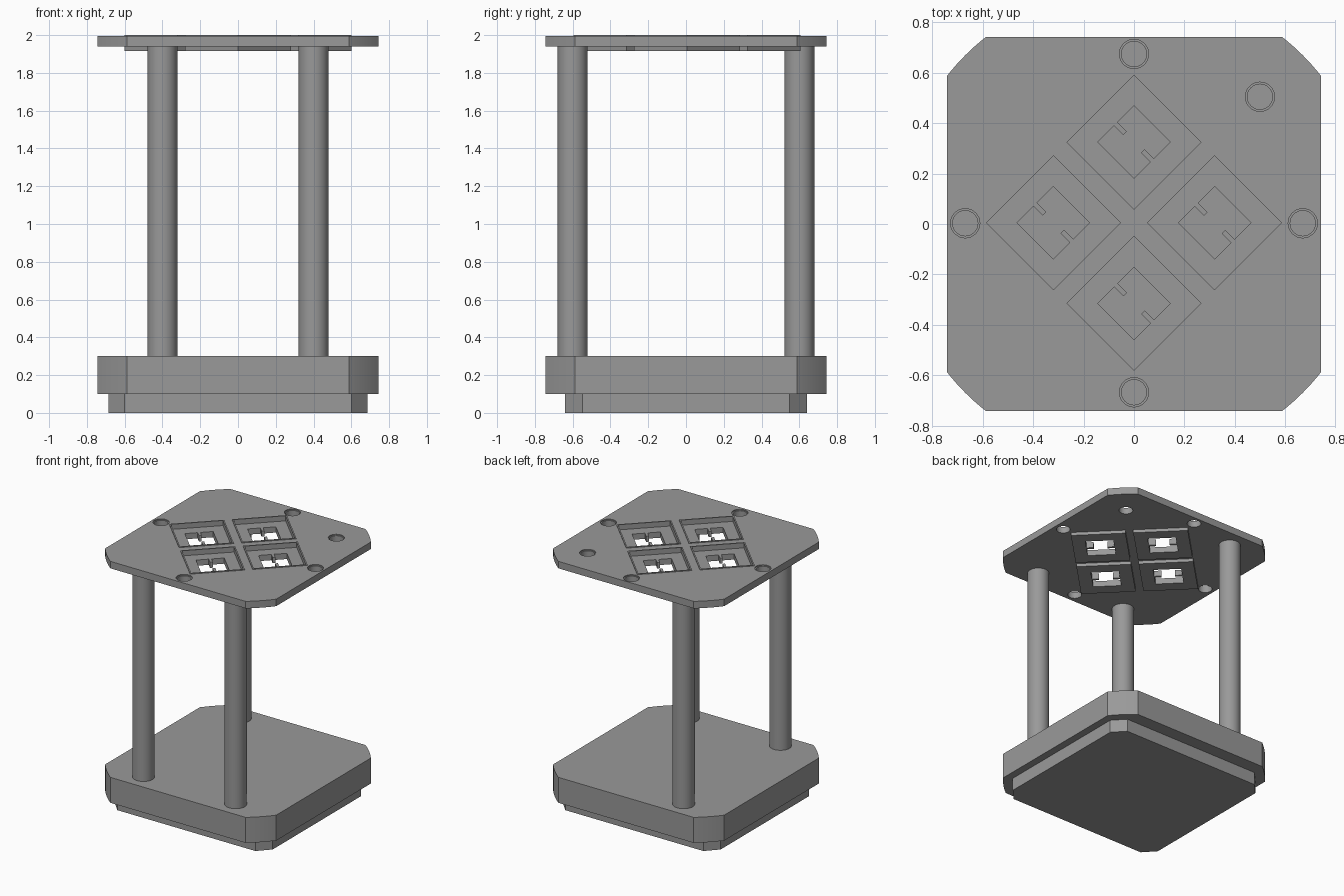
import bpy
import math

if "Cube" in bpy.data.objects:
    bpy.data.objects.remove(bpy.data.objects["Cube"])

grey = bpy.data.materials.new("mid grey")
grey.diffuse_color = (0.32, 0.32, 0.32, 1)
grey.use_nodes = True
grey.node_tree.nodes["Principled BSDF"].inputs["Base Color"].default_value = grey.diffuse_color


def slab(name, loops, z0, z1):
    """Extrude flat outlines; inner loops become holes."""
    cu = bpy.data.curves.new(name, 'CURVE')
    cu.dimensions = '2D'
    cu.fill_mode = 'BOTH'
    cu.extrude = (z1 - z0) / 2
    for pts in loops:
        sp = cu.splines.new('POLY')
        sp.points.add(len(pts) - 1)
        for p, (x, y) in zip(sp.points, pts):
            p.co = (x, y, 0, 1)
        sp.use_cyclic_u = True
    ob = bpy.data.objects.new(name, cu)
    bpy.context.collection.objects.link(ob)
    ob.location.z = (z0 + z1) / 2
    bpy.ops.object.select_all(action='DESELECT')
    ob.select_set(True)
    bpy.context.view_layer.objects.active = ob
    bpy.ops.object.convert(target='MESH')
    ob = bpy.context.view_layer.objects.active
    ob.data.materials.clear()
    ob.data.materials.append(grey)
    bpy.ops.object.shade_smooth_by_angle(angle=math.radians(30))
    return ob


def circle(x, y, r, n=32):
    return [(x + r * math.cos(2 * math.pi * i / n),
             y + r * math.sin(2 * math.pi * i / n)) for i in range(n)]


def cut_corner_outline(hx, hy, cx, cy, steps=1, bulge=0.0):
    """Rectangle with cut corners, optionally bowed outward."""
    pts = []
    for sx, sy in ((1, 1), (-1, 1), (-1, -1), (1, -1)):
        corner = []
        for i in range(steps + 1):
            t = i / steps
            b = bulge * 4 * t * (1 - t) * 0.7071
            corner.append((sx * (hx + (cx - hx) * t + b),
                           sy * (cy + (hy - cy) * t + b)))
        pts += corner if sx * sy > 0 else corner[::-1]
    return pts


def turned(pts, cx, cy):
    """Rotate a local outline by 45 degrees and move it into place."""
    k = math.sqrt(0.5)
    return [(cx + (u - v) * k, cy + (u + v) * k) for u, v in pts]


def square(h):
    return [(h, h), (-h, h), (-h, -h), (h, -h)]


# Stepped base
slab("base_foot", [cut_corner_outline(0.685, 0.64, 0.6, 0.548)], 0, 0.1)
slab("base_block", [cut_corner_outline(0.743, 0.743, 0.587, 0.587, 8, 0.007)], 0.1, 0.3)

# Three round columns, open at the back right corner
for i, (x, y) in enumerate(((-0.4, -0.6), (0.4, -0.6), (-0.4, 0.6))):
    slab(f"column_{i + 1}", [circle(x, y, 0.079, 48)], 0.3, 1.94)

# Top plate with square openings and round holes
sockets = [(0, 0.325), (0, -0.315), (0.32, 0.005), (-0.32, 0.005)]
holes = [(0, 0.675), (0, -0.668), (0.67, 0.003), (-0.67, 0.003), (0.5, 0.505)]
side = 0.28 * math.sqrt(0.5)
inner = side - 0.01
slab("top_plate",
     [cut_corner_outline(0.743, 0.743, 0.587, 0.587, 8, 0.007)]
     + [turned(square(side), x, y) for x, y in sockets]
     + [circle(x, y, 0.058) for x, y in holes], 1.94, 1.995)

# Sleeves step the round holes inward
for i, (x, y) in enumerate(holes):
    slab(f"hole_sleeve_{i + 1}", [circle(x, y, 0.058), circle(x, y, 0.05)], 1.94, 1.987)

# Square sockets: thin rim, floor, opening with two facing tabs
h, w, d = 0.102, 0.01, 0.052
opening = [(h, h), (w, h), (w, h - d), (-w, h - d), (-w, h), (-h, h),
           (-h, -h), (-w, -h), (-w, d - h), (w, d - h), (w, -h), (h, -h)]
for i, (x, y) in enumerate(sockets):
    slab(f"socket_rim_{i + 1}",
         [turned(square(side), x, y), turned(square(inner), x, y)], 1.915, 2.0)
    slab(f"socket_floor_{i + 1}",
         [turned(square(inner), x, y), turned(opening, x, y)], 1.915, 1.96)
